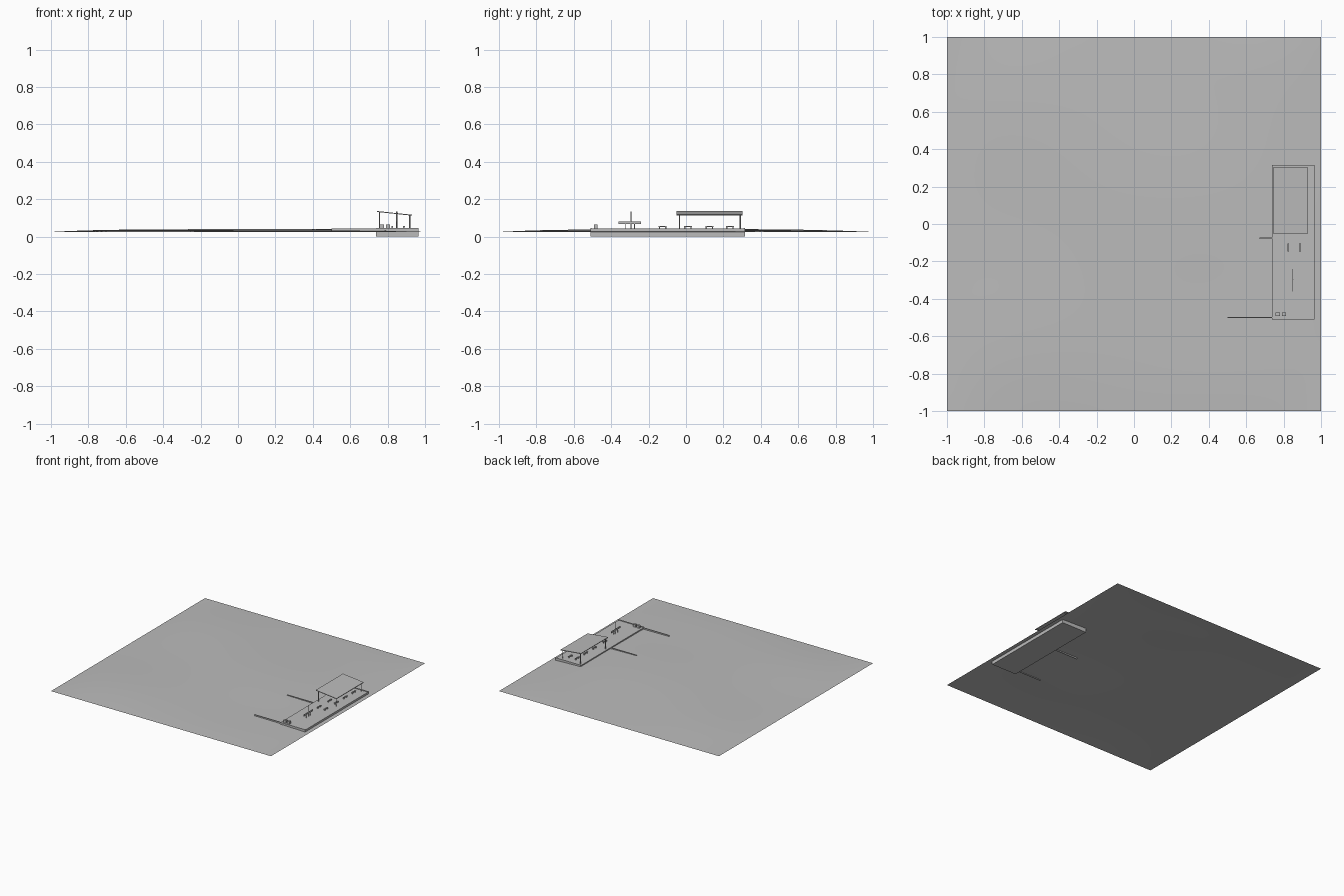
import bpy, bmesh, math

if "Cube" in bpy.data.objects:
    bpy.data.objects.remove(bpy.data.objects["Cube"])

grey = bpy.data.materials.new("plain_grey")
grey.diffuse_color = (0.5, 0.5, 0.5, 1)
grey.use_nodes = True
grey.node_tree.nodes["Principled BSDF"].inputs["Base Color"].default_value = grey.diffuse_color


def finish(name, bm):
    bmesh.ops.recalc_face_normals(bm, faces=bm.faces)
    me = bpy.data.meshes.new(name)
    bm.to_mesh(me)
    bm.free()
    me.materials.append(grey)
    ob = bpy.data.objects.new(name, me)
    bpy.context.collection.objects.link(ob)
    return ob


def box(name, x0, x1, y0, y1, z0, z1, slope=0.0):
    """Box from limits; slope lowers the +x side."""
    bm = bmesh.new()
    bmesh.ops.create_cube(bm, size=1)
    for v in bm.verts:
        right = v.co.x > 0
        v.co = (x1 if right else x0,
                y1 if v.co.y > 0 else y0,
                (z1 if v.co.z > 0 else z0) - (slope if right else 0))
    return finish(name, bm)


def post(name, x, y, z0, z1, r=0.003):
    bm = bmesh.new()
    bmesh.ops.create_cone(bm, cap_ends=True, segments=8, radius1=r, radius2=r, depth=z1 - z0)
    bmesh.ops.translate(bm, verts=bm.verts, vec=(x, y, (z0 + z1) / 2))
    return finish(name, bm)


# gently rolling ground sheet, flat along its rim
bm = bmesh.new()
bmesh.ops.create_grid(bm, x_segments=60, y_segments=60, size=1)
for v in bm.verts:
    x, y = v.co.x, v.co.y
    rim = (1 - x ** 4) * (1 - y ** 4)
    v.co.z = 0.025 + rim * (0.0125 + 0.003 * math.sin(3.1 * x + 1.2) * math.cos(3.7 * y)
                            + 0.002 * math.sin(5 * y + 2 * x))
ground = finish("ground", bm)
for p in ground.data.polygons:
    p.use_smooth = True
for v in ground.data.vertices:
    if v.co.z < 0.025:
        v.co.z = 0.025

# platform and its end kerbs
box("platform", 0.737, 0.966, -0.51, 0.315, 0.0, 0.043)
for y in (-0.51, 0.307):
    box("end_kerb", 0.737, 0.966, y, y + 0.008, 0.043, 0.047)

# low track edges running out from the platform
for y in (-0.5, -0.075):
    box("track_edge", 0.5, 0.737, y - 0.002, y + 0.002, 0.027, 0.044)

# sloping canopy on four posts
box("canopy_roof", 0.742, 0.93, -0.05, 0.303, 0.132, 0.137, slope=0.02)
for y in (-0.035, 0.29):
    post("canopy_post", 0.757, y, 0.043, 0.132)
    post("canopy_post", 0.918, y, 0.043, 0.114)

# benches under the canopy and in the open
for y in (-0.125, 0.01, 0.125, 0.235):
    for x in (0.825, 0.887):
        box("bench_seat", x - 0.005, x + 0.005, y - 0.022, y + 0.022, 0.051, 0.056)
        for s in (-0.017, 0.017):
            box("bench_leg", x - 0.004, x + 0.004, y + s - 0.003, y + s + 0.003, 0.043, 0.051)

# notice board on two legs beside a tall pole
box("notice_board", 0.847, 0.851, -0.36, -0.24, 0.067, 0.081)
for y in (-0.325, -0.275):
    box("board_leg", 0.847, 0.851, y - 0.002, y + 0.002, 0.043, 0.067)
post("tall_pole", 0.849, -0.295, 0.043, 0.135)

# two bins
for x in (0.768, 0.802):
    box("bin", x - 0.012, x + 0.012, -0.492, -0.472, 0.043, 0.064)
